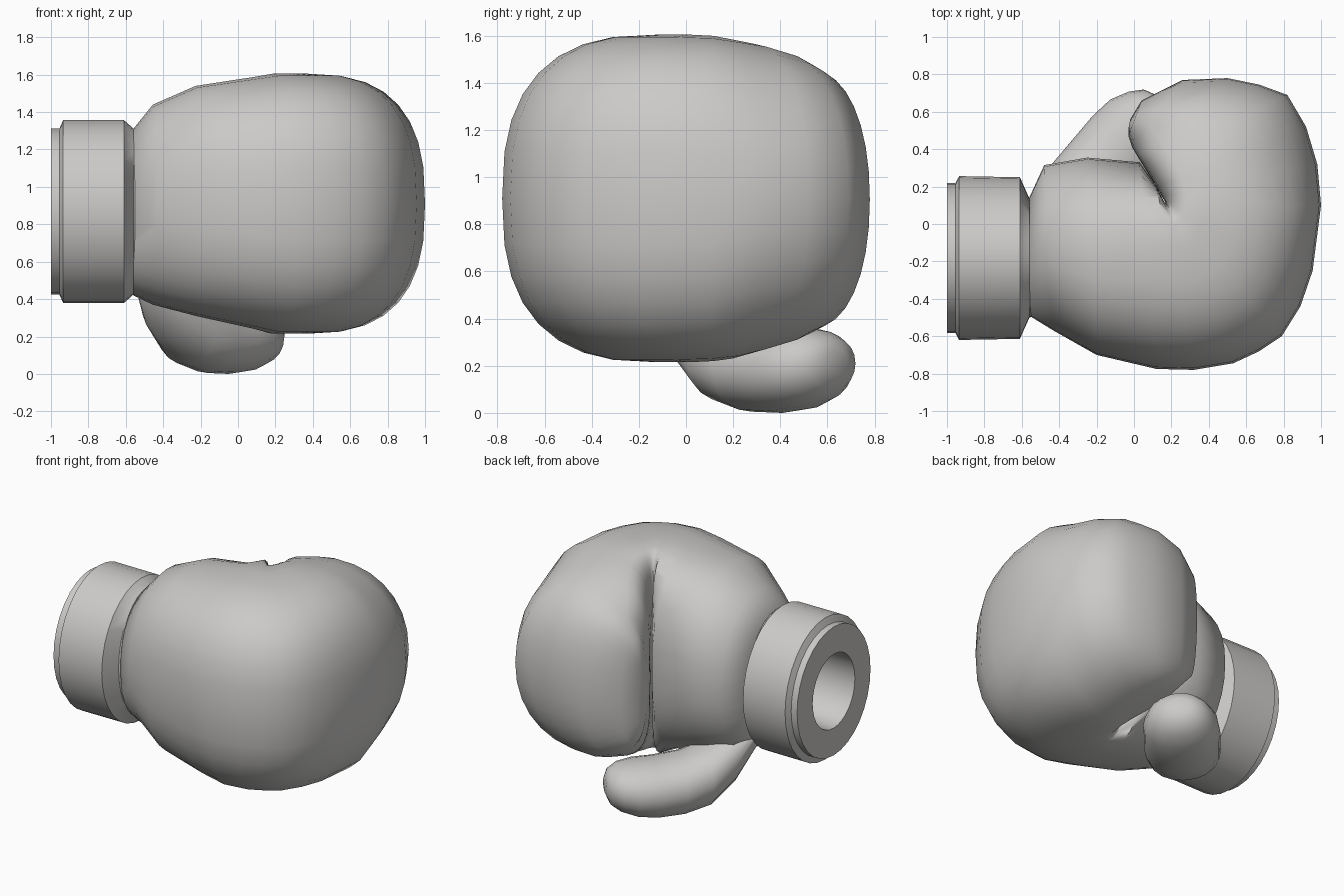
import bpy, bmesh, math
from mathutils import Vector

if "Cube" in bpy.data.objects:
    bpy.data.objects.remove(bpy.data.objects["Cube"], do_unlink=True)

# Single leather colour
leather = bpy.data.materials.new("grey leather")
leather.use_nodes = True
grey = (0.6, 0.59, 0.58, 1)
leather.diffuse_color = grey
leather.node_tree.nodes["Principled BSDF"].inputs["Base Color"].default_value = grey


def half_ring(center, u, v, power, sides):
    """Half a superellipse, from -v round through +u, stopping short of +v."""
    points = []
    for i in range(sides // 2):
        a = math.tau * i / sides - math.pi / 2
        c, s = max(math.cos(a), 0), math.sin(a)
        points.append(center + u * c ** (2 / power)
                      + v * math.copysign(abs(s) ** (2 / power), s))
    return points


def ring(center, u, v, power=2.0, sides=32, back_u=None, back_power=None):
    """Superellipse section whose back half may differ from its front half."""
    center, u, v = Vector(center), Vector(u), Vector(v)
    return (half_ring(center, u, v, power, sides)
            + half_ring(center, back_u or -u, -v, back_power or power, sides))


def loft(name, rings, angle):
    """Skin a row of sections, close both ends and shade smooth."""
    bm = bmesh.new()
    rows = [[bm.verts.new(p) for p in r] for r in rings]
    for a, b in zip(rows, rows[1:]):
        for i in range(len(a)):
            j = (i + 1) % len(a)
            bm.faces.new((a[i], a[j], b[j], b[i]))
    for row in (rows[0], rows[-1]):
        bm.faces.new(row)
    bmesh.ops.recalc_face_normals(bm, faces=bm.faces)
    mesh = bpy.data.meshes.new(name)
    bm.to_mesh(mesh)
    bm.free()
    mesh.materials.append(leather)
    obj = bpy.data.objects.new(name, mesh)
    bpy.context.collection.objects.link(obj)
    bpy.ops.object.select_all(action="DESELECT")
    obj.select_set(True)
    bpy.context.view_layer.objects.active = obj
    bpy.ops.object.shade_smooth_by_angle(angle=math.radians(angle))
    return obj


# Padded hand: sections fan around the crease and curl back into the fist
# outer x, outer y, inner x, inner y, bottom, top, crown position
wrist = [
    (-.56, -.49, -.56, .14, .42, 1.31, .5),
    (-.43, -.57, -.48, .315, .37, 1.44, .5),
]
palm = [
    (-.20, -.70, -.25, .355, .31, 1.54, .48),
    (.12, -.775, .03, .33, .245, 1.585, .42),
]
knuckles = [
    (.32, -.78, .12, .20, .215, 1.605, .33),
    (.53, -.745, .16, .12, .215, 1.605, .28),
    (.67, -.68, .165, .115, .215, 1.605, .27),
    (.79, -.60, .17, .11, .215, 1.605, .25),
    (.89, -.44, .17, .11, .215, 1.605, .25),
    (.955, -.25, .17, .11, .215, 1.605, .26),
    (1, .10, .165, .12, .22, 1.6, .27),
]
fingers = [
    (.98, .32, .15, .145, .23, 1.585, .28),
    (.92, .52, .12, .20, .26, 1.565, .29),
    (.82, .69, .07, .28, .30, 1.525, .32),
    (.67, .745, .045, .32, .33, 1.49, .36),
    (.50, .78, .02, .36, .36, 1.45, .42),
]
tip = [
    (.26, .77, -.01, .41, .42, 1.37, .46),
    (.04, .66, -.03, .47, .52, 1.25, .5),
    (-.02, .56, -.03, .51, .65, 1.10, .5),
]
sections = []
for stations, outer_power, inner_power in (
        (wrist, 2.1, 2.1), (palm, 2.5, 2.3), (knuckles, 2.6, 4.5),
        (fingers, 2.15, 4), (tip, 2.1, 2.6)):
    for ox, oy, ix, iy, low, high, crown in stations:
        outer = Vector((ox, oy, (low + high) / 2))
        inner = Vector((ix, iy, (low + high) / 2))
        center = inner.lerp(outer, crown)
        sections.append(ring(center, outer - center, (0, 0, (high - low) / 2),
                             outer_power, 32, inner - center, inner_power))
loft("padded_fist", sections, 60)

# Thumb: a tapering sausage, x, y, z, half width, half height
thumb = [
    (-.46, -.08, .50, .13, .11),
    (-.38, .04, .37, .19, .18),
    (-.275, .16, .25, .23, .20),
    (-.16, .28, .195, .24, .19),
    (-.05, .41, .185, .24, .185),
    (.04, .50, .19, .235, .175),
    (.11, .57, .20, .195, .15),
    (.15, .62, .21, .14, .11),
    (.17, .64, .215, .07, .05),
]
side = Vector((1, -1, 0)).normalized()
loft("thumb", [ring((x, y, z), side * w, (0, 0, h), 2.1, 20)
               for x, y, z, w, h in thumb], 60)

# Wrist cuff with a stepped rim and a rounded hand opening: x, half width, half height
cuff = [
    (-.55, .315, .44), (-.56, .32, .445), (-.61, .432, .489), (-.935, .438, .489),
    (-.955, .40, .443), (-1, .40, .443), (-1, .23, .255), (-.75, .22, .245),
    (-.68, .18, .20), (-.64, .10, .11),
]
loft("wrist_cuff", [ring((x, -.182, .868), (0, w, 0), (0, 0, h))
                    for x, w, h in cuff], 30)
